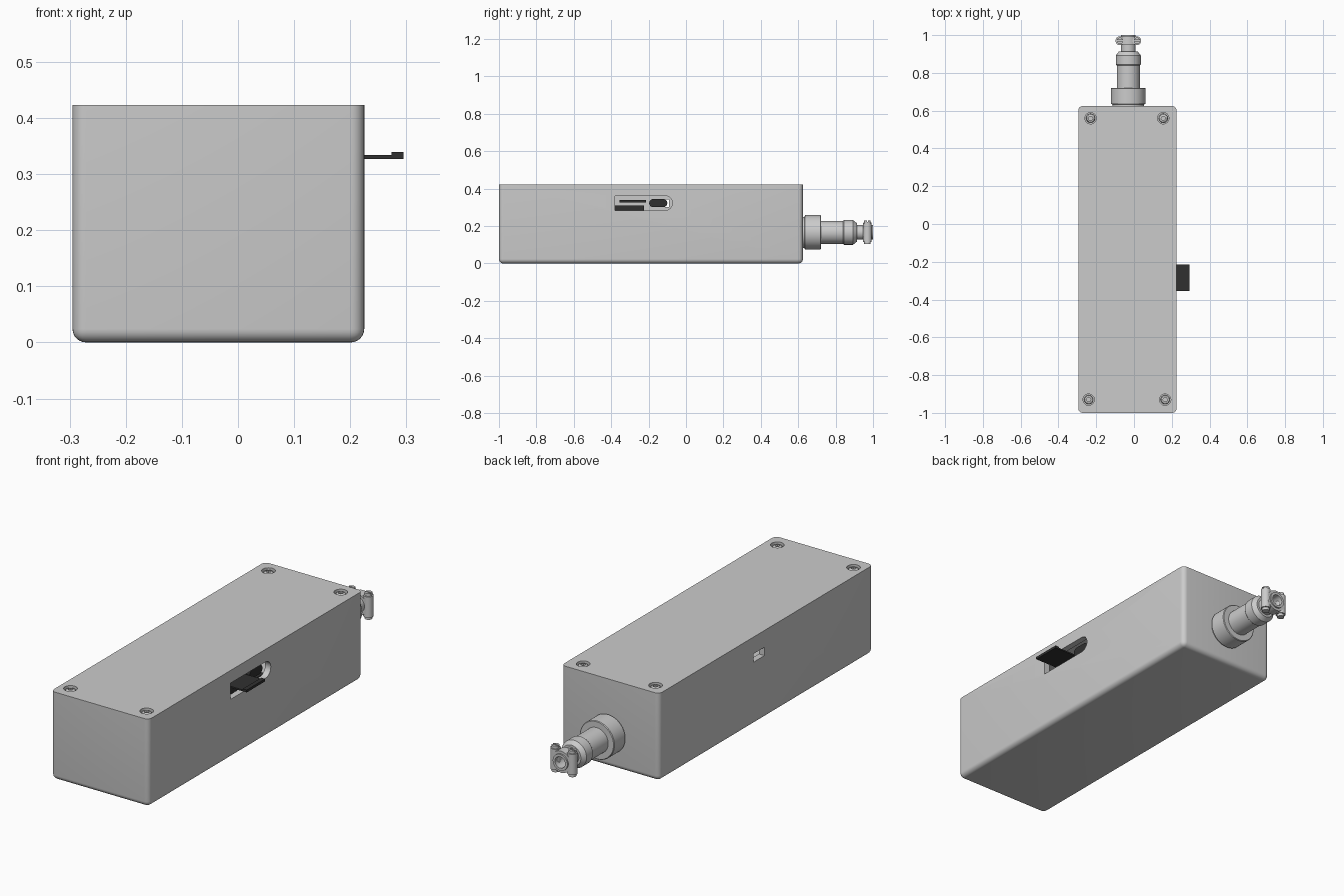
import bpy, bmesh, math
from mathutils import Matrix, Vector

if "Cube" in bpy.data.objects:
    bpy.data.objects.remove(bpy.data.objects["Cube"])

dark = bpy.data.materials.new("dark_plastic")
dark.diffuse_color = (0.03, 0.03, 0.03, 1)
dark.use_nodes = True
dark.node_tree.nodes["Principled BSDF"].inputs["Base Color"].default_value = dark.diffuse_color


def finish(bm, name, mat=None, smooth=True):
    bmesh.ops.recalc_face_normals(bm, faces=bm.faces)
    me = bpy.data.meshes.new(name)
    bm.to_mesh(me)
    bm.free()
    ob = bpy.data.objects.new(name, me)
    bpy.context.collection.objects.link(ob)
    if mat:
        me.materials.append(mat)
    if smooth:
        smooth_obj(ob)
    return ob


def select(ob):
    bpy.ops.object.select_all(action='DESELECT')
    ob.select_set(True)
    bpy.context.view_layer.objects.active = ob


def smooth_obj(ob):
    select(ob)
    bpy.ops.object.shade_smooth_by_angle(angle=math.radians(32))


def box(name, x, y, z, mat=None, bevel=0, pick=None):
    bm = bmesh.new()
    bmesh.ops.create_cube(bm, size=1)
    for v in bm.verts:
        v.co = Vector([(a[0] + a[1]) / 2 + c * (a[1] - a[0]) for a, c in zip((x, y, z), v.co)])
    if bevel:
        edges = [e for e in bm.edges if pick is None or pick(e)]
        bmesh.ops.bevel(bm, geom=edges, offset=bevel, segments=6, profile=0.5, affect='EDGES')
    return finish(bm, name, mat)


def lathe(name, profile, centre, axis='Z', n=48, mat=None):
    """Closed (radius, height) outline turned about an axis."""
    bm = bmesh.new()
    vs = [bm.verts.new((r, 0, h)) for r, h in profile]
    es = [bm.edges.new((vs[i], vs[(i + 1) % len(vs)])) for i in range(len(vs))]
    bmesh.ops.spin(bm, geom=vs + es, axis=(0, 0, 1), cent=(0, 0, 0), steps=n, angle=2 * math.pi)
    bmesh.ops.remove_doubles(bm, verts=bm.verts, dist=1e-5)
    rot = Matrix.Rotation(-math.pi / 2, 4, 'X') if axis == 'Y' else Matrix()
    bm.transform(Matrix.Translation(centre) @ rot)
    return finish(bm, name, mat)


def rod(name, r, h0, h1, centre, n=32, mat=None):
    return lathe(name, [(0, h0), (r, h0), (r, h1), (0, h1)], centre, n=n, mat=mat)


def prism_x(name, pts, x0, x1, mat=None):
    """Outline in (y, z) pushed along x."""
    bm = bmesh.new()
    f = bm.faces.new([bm.verts.new((x0, y, z)) for y, z in pts])
    r = bmesh.ops.extrude_face_region(bm, geom=[f])
    bmesh.ops.translate(bm, vec=(x1 - x0, 0, 0),
                        verts=[v for v in r['geom'] if isinstance(v, bmesh.types.BMVert)])
    return finish(bm, name, mat)


def cut(ob, cutters):
    for c in cutters:
        c.hide_render = True
        m = ob.modifiers.new("cut", 'BOOLEAN')
        m.operation, m.solver, m.object = 'DIFFERENCE', 'EXACT', c
        select(ob)
        bpy.ops.object.modifier_apply(modifier=m.name)
        bpy.data.objects.remove(c)
    smooth_obj(ob)


def arc(cy, cz, r, a0, a1, n=12):
    return [(cy + r * math.cos(math.radians(a0 + (a1 - a0) * i / n)),
             cz + r * math.sin(math.radians(a0 + (a1 - a0) * i / n))) for i in range(n + 1)]


# Enclosure: rounded everywhere except the top rim
X0, X1, Y0, Y1, TOP = -0.295, 0.225, -1.0, 0.625, 0.423
case = box("enclosure", (X0, X1), (Y0, Y1), (0, TOP), bevel=0.024,
           pick=lambda e: not all(v.co.z > 0.4 for v in e.verts))
slot = [(-0.38, 0.284)] + arc(-0.111, 0.323, 0.039, -90, 90) + [(-0.38, 0.362)]
screws = [(-0.23, 0.56), (0.155, 0.56), (-0.24, -0.93), (0.165, -0.93)]
cutters = [
    box("cavity", (X0 + 0.03, X1 - 0.03), (Y0 + 0.03, Y1 - 0.03), (0.03, TOP - 0.035)),
    prism_x("slot_cutter", slot, X1 - 0.06, X1 + 0.02),
    box("window_cutter", (X0 - 0.02, X0 + 0.06), (-0.175, -0.09), (0.302, 0.342)),
]
cutters += [rod("screw_hole", 0.03, TOP - 0.024, TOP + 0.02, (x, y, 0)) for x, y in screws]
cut(case, cutters)

# Lid screws: domed heads with a hex socket, sunk in their holes
for i, (x, y) in enumerate(screws):
    s = lathe(f"lid_screw_{i}", [(0, -0.028), (0.024, -0.028), (0.024, -0.012), (0.02, -0.006),
                                 (0.013, -0.003), (0, -0.003)], (x, y, TOP), n=32)
    cut(s, [rod("socket", 0.012, -0.015, 0.01, (x, y, TOP), n=6)])

# Sliding lever with a raised lip, and the switch behind the slot
box("lever", (0.06, 0.295), (-0.355, -0.215), (0.327, 0.334), dark)
lip = prism_x("lever_lip", [(-0.355, 0.333), (-0.215, 0.333), (-0.215, 0.339), (-0.355, 0.339)],
              0.274, 0.295, dark)
box("switch_body", (-0.1, 0.19), (-0.39, -0.225), (0.25, 0.311), dark)
box("switch_base", (-0.1, 0.19), (-0.225, -0.07), (0.25, 0.283), dark)
prism_x("switch_button", arc(-0.175, 0.323, 0.022, 90, 270) + arc(-0.122, 0.323, 0.022, -90, 90),
        0.0, 0.2, dark)

# Cable connector turned about the y axis
C = (-0.03, 0, 0.166)
lathe("connector_nut", [(0, 0.6), (0.083, 0.6), (0.083, 0.633), (0.092, 0.636), (0.092, 0.718),
                        (0.089, 0.721), (0, 0.721)], C, 'Y')
lathe("connector_barrel", [(0, 0.71), (0.061, 0.71), (0.061, 0.843), (0, 0.843)], C, 'Y')
lathe("connector_collar", [(0, 0.84), (0.062, 0.84), (0.066, 0.845), (0.066, 0.893),
                           (0.05, 0.913), (0, 0.913)], C, 'Y')
lathe("cable_neck", [(0, 0.9), (0.039, 0.9), (0.039, 1.0), (0.027, 1.0), (0.027, 0.93),
                     (0, 0.93)], C, 'Y')

# Cable clamp: upper and lower halves with lugs and screws on both sides
for up in (-1, 1):
    h = "upper" if up > 0 else "lower"
    outer = [(0.052 * c, 0.052 * s) for c, s in arc(0, 0, 1, 10, 170)]
    inner = [(0.038 * c, 0.038 * s) for c, s in arc(0, 0, 1, 170, 10)]
    bm = bmesh.new()
    f = bm.faces.new([bm.verts.new((C[0] + a, 0.948, C[2] + up * b)) for a, b in outer + inner])
    r = bmesh.ops.extrude_face_region(bm, geom=[f])
    bmesh.ops.translate(bm, vec=(0, 0.045, 0),
                        verts=[v for v in r['geom'] if isinstance(v, bmesh.types.BMVert)])
    finish(bm, f"clamp_{h}")
for side in (-1, 1):
    p = (C[0] + side * 0.045, 0.97, C[2])
    rod(f"clamp_lug_{side}", 0.023, -0.05, 0.05, p)
    s = rod(f"clamp_screw_{side}", 0.017, -0.063, 0.063, p)
    cut(s, [box("driver_slot", (p[0] - 0.03, p[0] + 0.03), (0.967, 0.973), (p[2] + 0.055, p[2] + 0.08))])
